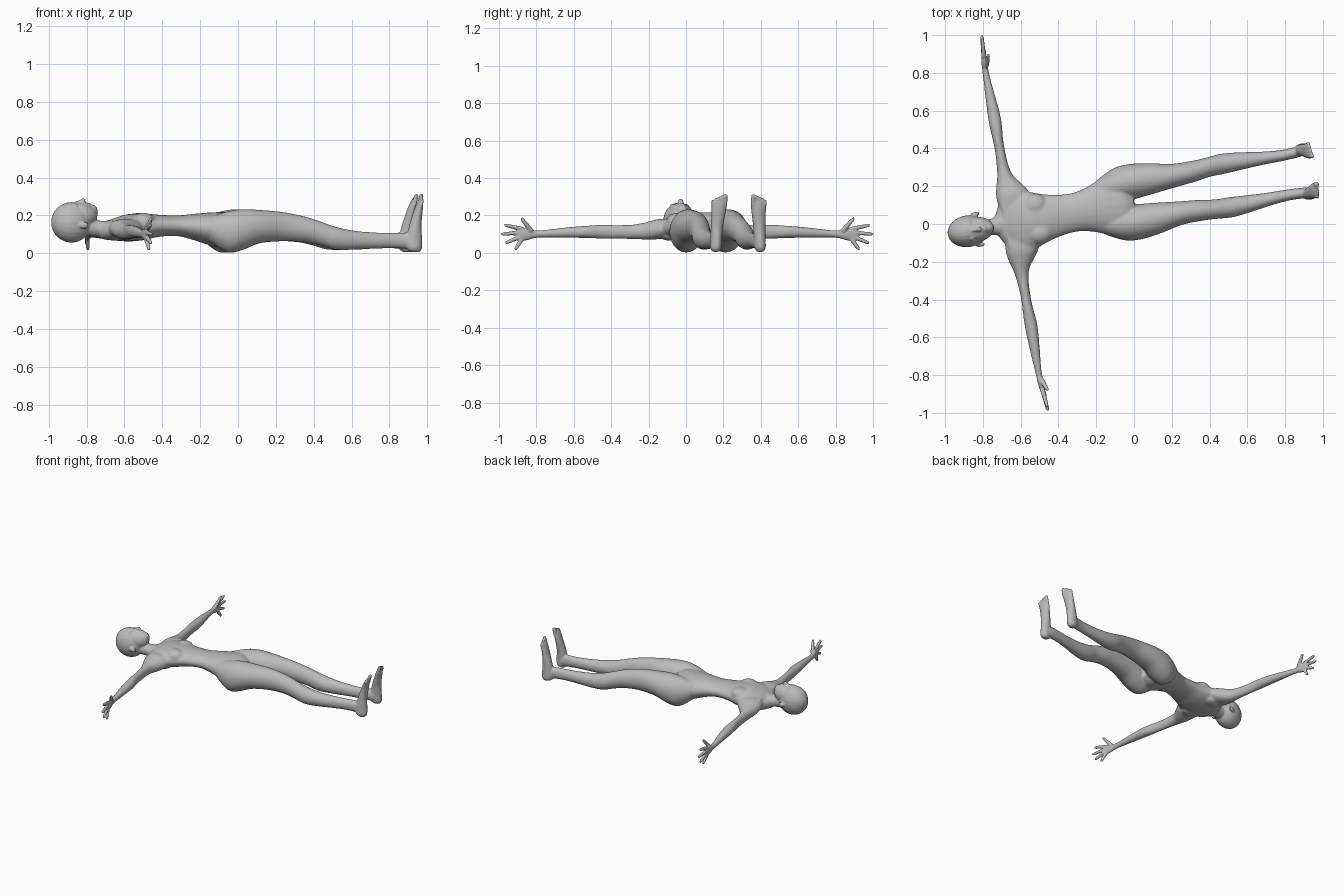
import bpy
import bmesh
import math
from mathutils import Matrix, Vector

if "Cube" in bpy.data.objects:
    bpy.data.objects.remove(bpy.data.objects["Cube"])

bm = bmesh.new()
RING = 24
STEPS = 4
AXES = Matrix.Identity(3)


def skin_rings(rings, side):
    """Close a tube over ellipses, each a centre and two radius vectors."""
    loops = []
    for centre, u, v in rings:
        loop = []
        for k in range(RING):
            angle = math.tau * k / RING
            p = centre + u * math.cos(angle) + v * math.sin(angle)
            loop.append(bm.verts.new((p.x, p.y * side, p.z)))
        loops.append(loop)
    for a, b in zip(loops, loops[1:]):
        for k in range(RING):
            n = (k + 1) % RING
            bm.faces.new((a[k], a[n], b[n], b[k]))
    bm.faces.new(reversed(loops[0]))
    bm.faces.new(loops[-1])


def ball(x, y, z, rx, ry, rz, side=1):
    """Ellipsoid part."""
    rings = []
    for i in range(17):
        angle = .06 + (math.pi - .12) * i / 16
        wide = math.sin(angle)
        rings.append((Vector((x - rx * math.cos(angle), y, z)),
                      AXES[1] * ry * wide, AXES[2] * rz * wide))
    skin_rings(rings, side)


def smooth_stations(stations):
    """Spline through the cross-sections."""
    pts = [Vector(s) for s in stations]
    pts = [pts[0]] + pts + [pts[-1]]
    for a, b, c, d in zip(pts, pts[1:], pts[2:], pts[3:]):
        for i in range(STEPS):
            t = i / STEPS
            yield b + (c - a) * (t / 2) + (a * 2 - b * 5 + c * 4 - d) * (t * t / 2) \
                + (b * 3 - a - c * 3 + d) * (t ** 3 / 2)
    yield pts[-1]


def loft(axis, stations, side=1):
    """Limb from sections (x, y, z, radius, radius) set across one axis."""
    u, v = [AXES[i] for i in range(3) if i != axis]
    skin_rings([(Vector(s[:3]), u * s[3], v * s[4])
                for s in smooth_stations(stations)], side)


def digit(start, end, r_start, r_end, side):
    """Finger or toe, a tapering rod with a round tip."""
    start, end = Vector(start), Vector(end)
    turn = (end - start).to_track_quat('Z', 'Y')
    rings = []
    for t in (0, .3, .6, .8, .9, .97, 1):
        r = r_start + (r_end - r_start) * t
        if t > .8:
            r *= math.sqrt(1.05 - ((t - .8) / .2) ** 2)
        rings.append((start.lerp(end, t), turn @ AXES[0] * r, turn @ AXES[1] * r))
    skin_rings(rings, side)


# Torso and neck
loft(0, [(-.74, 0, .118, .05, .04), (-.7, 0, .12, .12, .05),
         (-.65, 0, .128, .165, .062), (-.58, 0, .135, .165, .073),
         (-.5, 0, .14, .135, .07), (-.42, 0, .145, .113, .058),
         (-.32, 0, .145, .103, .055), (-.22, 0, .137, .125, .073),
         (-.12, 0, .125, .17, .092), (-.05, 0, .125, .165, .09),
         (0, 0, .13, .1, .06)])
loft(0, [(-.87, 0, .145, .045, .045), (-.8, 0, .137, .044, .046),
         (-.75, 0, .13, .045, .043), (-.7, 0, .122, .07, .05),
         (-.65, 0, .12, .08, .05)])

# Head: skull, face, jaw, chin, nose, lips
ball(-.893, 0, .163, .108, .084, .107)
ball(-.85, 0, .198, .095, .067, .07)
ball(-.81, 0, .2, .055, .05, .058)
ball(-.785, 0, .222, .032, .031, .036)
ball(-.845, 0, .268, .03, .009, .013)
ball(-.832, 0, .276, .013, .014, .015)
ball(-.803, 0, .257, .011, .02, .011)

for side in (1, -1):
    # Ear, brow, cheek and closed eye
    ball(-.84, .083, .148, .024, .01, .018, side)
    ball(-.877, .03, .251, .01, .024, .012, side)
    ball(-.835, .038, .226, .025, .02, .022, side)
    ball(-.86, .028, .251, .008, .015, .008, side)

    # Chest, collar bone and shoulder blade
    ball(-.52, .075, .17, .065, .058, .044, side)
    ball(-.685, .085, .163, .012, .07, .01, side)
    ball(-.6, .1, .09, .06, .05, .025, side)

    # Leg
    loft(0, [(-.17, .09, .128, .06, .065), (-.08, .105, .112, .088, .108),
             (0, .108, .124, .094, .109), (.1, .107, .141, .084, .088),
             (.23, .101, .14, .063, .077), (.34, .105, .126, .056, .068),
             (.42, .113, .105, .052, .064), (.5, .117, .08, .054, .061),
             (.6, .115, .069, .046, .051), (.7, .11, .067, .036, .044),
             (.8, .106, .067, .03, .041), (.87, .108, .067, .029, .043),
             (.92, .113, .062, .028, .044), (.95, .115, .055, .02, .033)], side)

    # Foot, standing up from the heel
    loft(2, [(.93, .12, .006, .022, .016), (.925, .12, .028, .041, .03),
             (.925, .118, .08, .041, .031), (.93, .115, .14, .033, .033),
             (.942, .11, .2, .026, .037), (.954, .107, .25, .019, .042),
             (.961, .106, .278, .012, .038)], side)
    for i, tip in enumerate((.314, .309, .302, .294, .284)):
        y = .076 + .0165 * i
        r = .009 if i else .012
        digit((.958, y, .255), (.973 - .002 * i, y, tip), r, r * .95, side)

    # Arm and palm
    loft(1, [(-.63, .08, .13, .08, .05), (-.627, .15, .128, .088, .054),
             (-.638, .2, .12, .068, .05), (-.649, .25, .115, .043, .043),
             (-.652, .31, .112, .031, .038), (-.652, .4, .112, .026, .037),
             (-.652, .47, .113, .029, .037), (-.65, .55, .112, .034, .033),
             (-.652, .65, .109, .029, .028), (-.654, .75, .104, .021, .022),
             (-.654, .82, .1, .016, .02), (-.652, .86, .1, .016, .031),
             (-.649, .9, .099, .013, .037), (-.647, .918, .098, .009, .032)], side)

    # Thumb and fingers fanned out
    digit((-.645, .845, .117), (-.622, .905, .189), .014, .009, side)
    for base, y, z in ((.128, .995, .15), (.109, 1.013, .1),
                       (.09, .99, .051), (.073, .935, .016)):
        digit((-.65, .895, base), (-.64, y, z), .0125, .009, side)

# Fuse all the parts into one skin
parts = bpy.data.meshes.new("body_parts")
bm.to_mesh(parts)
bm.free()
body = bpy.data.objects.new("body", parts)
bpy.context.scene.collection.objects.link(body)
fuse = body.modifiers.new("fuse", 'REMESH')
fuse.mode = 'VOXEL'
fuse.voxel_size = .0055
graph = bpy.context.evaluated_depsgraph_get()
skin = bpy.data.meshes.new_from_object(body.evaluated_get(graph))
body.modifiers.clear()
body.data = skin
bpy.data.meshes.remove(parts)
skin.name = "body"
skin.shade_smooth()

# Relax the skin: strongly on trunk and limbs, lightly on head, hands and feet
broad = body.vertex_groups.new(name="trunk_and_limbs")
broad.add([v.index for v in skin.vertices
           if -.74 < v.co.x < .88 and abs(v.co.y) < .8], 1, 'REPLACE')
for group, repeats in (("trunk_and_limbs", 16), ("", 2)):
    relax = body.modifiers.new("relax", 'SMOOTH')
    relax.factor = .5
    relax.iterations = repeats
    relax.vertex_group = group

# Lay the body at a slant on the ground
body.rotation_euler.z = math.radians(10)
body.location.y = .117

# Plain grey skin
grey = bpy.data.materials.new("plain_grey")
grey.use_nodes = True
colour = (.5, .5, .5, 1)
grey.diffuse_color = colour
grey.node_tree.nodes["Principled BSDF"].inputs["Base Color"].default_value = colour
skin.materials.clear()
skin.materials.append(grey)
